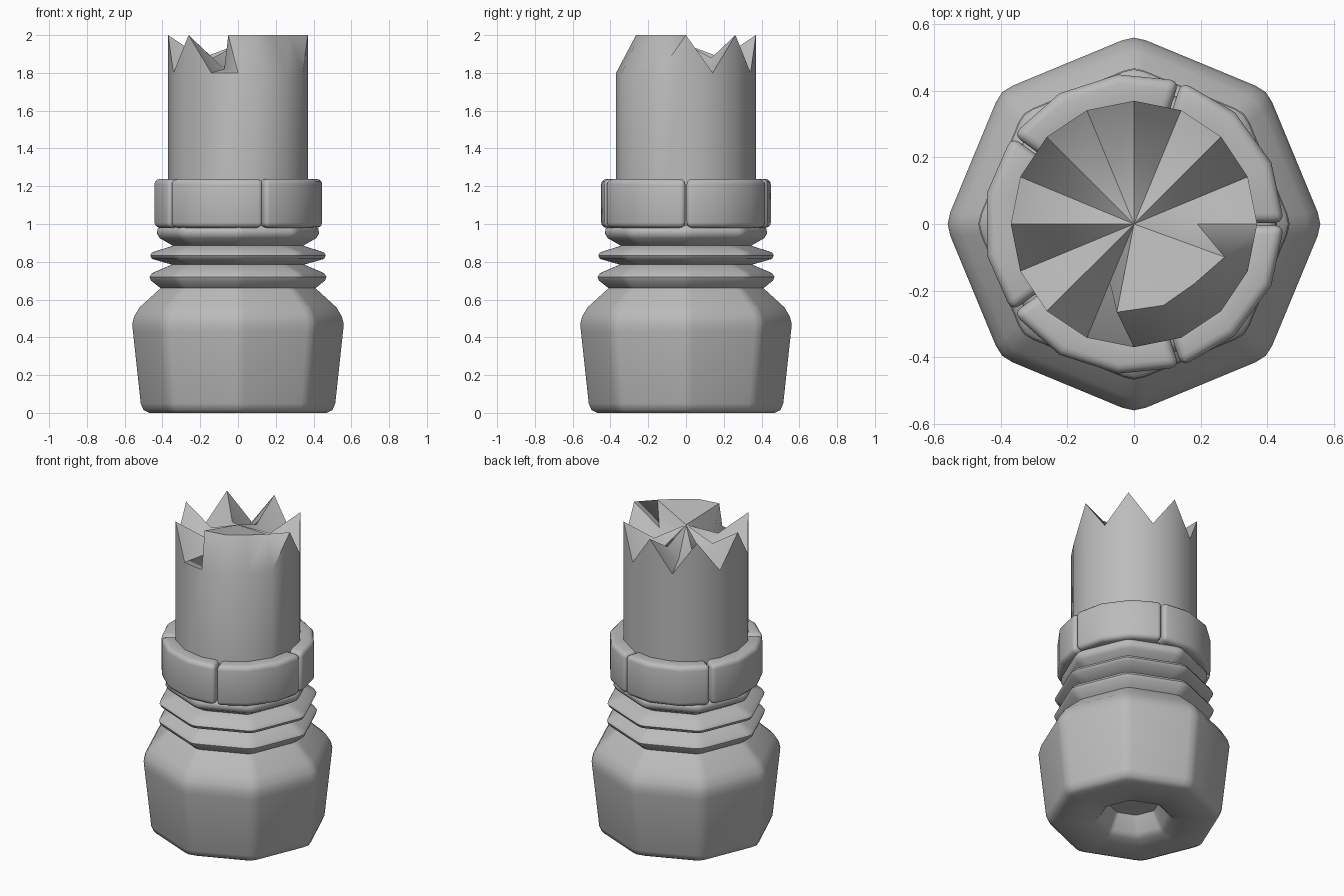
import bpy, bmesh, math
from mathutils import Vector

cube = bpy.data.objects.get("Cube")
if cube:
    bpy.data.objects.remove(cube, do_unlink=True)

grey = bpy.data.materials.new("plain_grey")
grey.use_nodes = True
GREY = (0.5, 0.5, 0.5, 1)
grey.diffuse_color = GREY
grey.node_tree.nodes["Principled BSDF"].inputs["Base Color"].default_value = GREY


def polar(r, deg, z):
    a = math.radians(deg)
    return Vector((r * math.cos(a), r * math.sin(a), z))


def bridge(bm, low, high):
    n = len(low)
    for i in range(n):
        j = (i + 1) % n
        bm.faces.new((low[i], low[j], high[j], high[i]))


def finish(name, bm, angle, bevel=0):
    bmesh.ops.recalc_face_normals(bm, faces=bm.faces)
    mesh = bpy.data.meshes.new(name)
    bm.to_mesh(mesh)
    bm.free()
    mesh.materials.append(grey)
    obj = bpy.data.objects.new(name, mesh)
    bpy.context.collection.objects.link(obj)
    bpy.ops.object.select_all(action='DESELECT')
    obj.select_set(True)
    bpy.context.view_layer.objects.active = obj
    if bevel:
        mod = obj.modifiers.new("soft_edges", 'BEVEL')
        mod.width, mod.segments = bevel, 3
        mod.limit_method, mod.angle_limit = 'ANGLE', math.radians(40)
        bpy.ops.object.modifier_apply(modifier=mod.name)
    bpy.ops.object.shade_smooth_by_angle(angle=math.radians(angle))
    return obj


# Octagonal base with ribbed neck: profile swept round an octagon with soft corners
def octagon(bm, r, z):
    corners = [polar(r * 1.012, 45 * k, z) for k in range(8)]
    ring = []
    for k, c in enumerate(corners):
        prev, nxt = corners[k - 1], corners[(k + 1) % 8]
        ring.append(bm.verts.new(c.lerp(prev, 0.09)))
        ring.append(bm.verts.new(polar(r, 45 * k, z)))
        ring.append(bm.verts.new(c.lerp(nxt, 0.09)))
    return ring


profile = [(0.15, 0.12), (0.2, 0.03), (0.23, 0), (0.47, 0), (0.5, 0.015), (0.515, 0.05),
           (0.556, 0.43), (0.56, 0.47), (0.55, 0.51), (0.52, 0.56), (0.41, 0.66),
           (0.46, 0.7), (0.468, 0.72), (0.455, 0.74), (0.35, 0.785),
           (0.455, 0.815), (0.465, 0.833), (0.455, 0.85), (0.345, 0.885),
           (0.415, 0.925), (0.43, 0.95), (0.425, 0.975), (0.4, 0.995)]
bm = bmesh.new()
rings = [octagon(bm, r, z) for r, z in profile]
for low, high in zip(rings, rings[1:]):
    bridge(bm, low, high)
bm.faces.new(rings[0])
bm.faces.new(rings[-1])
finish("ribbed_base", bm, 50)

# Collar of five rounded curved plates
for k in range(5):
    bm = bmesh.new()
    sections = []
    for s in range(4):
        deg = 72 * k + 0.5 + 71 * s / 3
        sections.append([bm.verts.new(polar(r, deg, z)) for r, z in
                         ((0.33, 0.98), (0.452, 0.98), (0.452, 1.238), (0.33, 1.238))])
    for a, b in zip(sections, sections[1:]):
        bridge(bm, a, b)
    bm.faces.new(sections[0])
    bm.faces.new(sections[-1])
    finish(f"collar_plate_{k + 1}", bm, 40, 0.028)

# Broken shaft: jagged rim, with one bent-in lobe at the front
SIDES = 16
lobe = {12: (0.27, -101), 13: (0.26, -70), 14: (0.255, -45), 15: (0.29, -20)}
bm = bmesh.new()
foot, rim, inner = [], [], []
for i in range(SIDES):
    deg = 360 * i / SIDES
    peak = i % 2 == 0 and i not in lobe
    foot.append(bm.verts.new(polar(0.37, deg, 1.0)))
    rim.append(bm.verts.new(polar(0.37, deg, 2 if peak else 1.8)))
    if i in lobe:
        r, turn = lobe[i]
        inner.append(bm.verts.new(polar(r, turn, 2)))
    else:
        inner.append(bm.verts.new(polar(0.19, deg, 1.88 if peak else 1.82)))
centre = bm.verts.new((0, 0, 1.95))
bridge(bm, foot, rim)
bridge(bm, rim, inner)
for i in range(SIDES):
    bm.faces.new((inner[i], inner[(i + 1) % SIDES], centre))
bm.faces.new(foot)
finish("broken_shaft", bm, 50)
